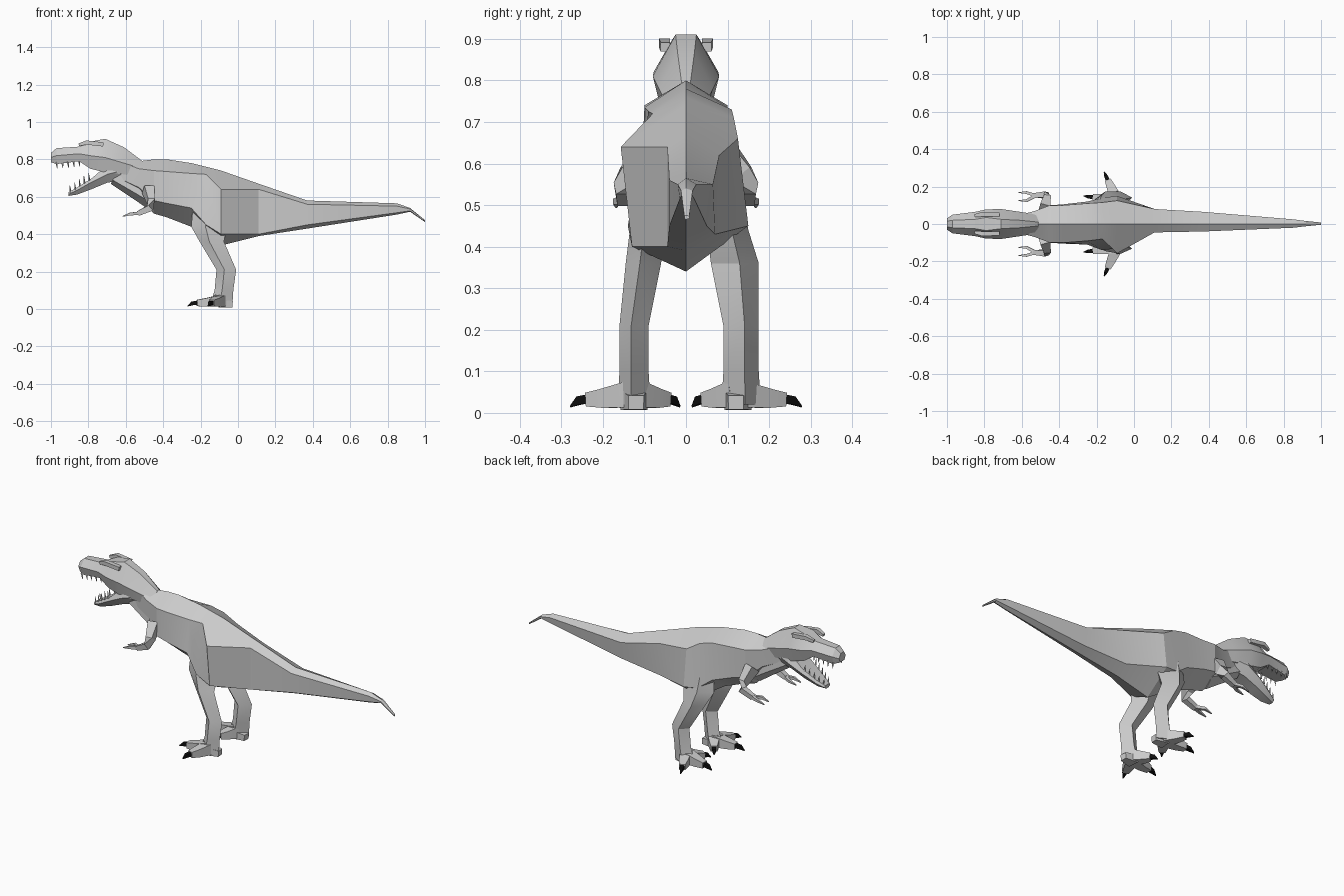
import bpy, bmesh
from math import cos, sin, tau
from mathutils import Vector

cube = bpy.data.objects.get("Cube")
if cube:
    bpy.data.objects.remove(cube, do_unlink=True)


def make_material(name, colour):
    material = bpy.data.materials.new(name)
    material.use_nodes = True
    material.diffuse_color = colour
    material.node_tree.nodes["Principled BSDF"].inputs["Base Color"].default_value = colour
    return material


HIDE = make_material("grey hide", (.6, .6, .6, 1))
BLACK = make_material("black claw", (.005, .005, .005, 1))


def loft(name, rings, material=HIDE):
    """Skin a list of equal-length vertex rings and cap both ends."""
    bm = bmesh.new()
    loops = [[bm.verts.new(point) for point in ring] for ring in rings]
    for first, second in zip(loops, loops[1:]):
        for i in range(len(first)):
            j = (i + 1) % len(first)
            bm.faces.new((first[i], first[j], second[j], second[i]))
    bm.faces.new(loops[0])
    bm.faces.new(loops[-1])
    bmesh.ops.recalc_face_normals(bm, faces=bm.faces)
    mesh = bpy.data.meshes.new(name)
    bm.to_mesh(mesh)
    bm.free()
    mesh.materials.append(material)
    part = bpy.data.objects.new(name, mesh)
    bpy.context.collection.objects.link(part)
    return part


def tube(name, path, sides=4, material=HIDE, flip=1):
    """Loft along path stations of (x, y, z, half width, half height)."""
    centres = [Vector((x, y * flip, z)) for x, y, z, w, h in path]
    rings = []
    for i, (*_, wide, high) in enumerate(path):
        along = centres[min(i + 1, len(path) - 1)] - centres[max(i - 1, 0)]
        across = along.cross(Vector((0, 0, 1))).normalized()
        upward = across.cross(along).normalized()
        angles = [tau * (k + .5) / sides for k in range(sides)]
        rings.append([centres[i] + across * wide * cos(a) * 1.3
                      + upward * high * sin(a) * 1.3 for a in angles])
    return loft(name, rings, material)


# Body and tail: x, ridge z, then (y, z) of right shoulder, right flank,
# belly z, left flank, left shoulder
body = [
    (-.64, .83, (-.04, .79), (-.04, .70), .67, (.04, .70), (.04, .79)),
    (-.53, .79, (-.07, .75), (-.06, .65), .60, (.06, .65), (.07, .75)),
    (-.45, .80, (-.10, .74), (-.10, .58), .51, (.10, .58), (.10, .74)),
    (-.38, .80, (-.10, .735), (-.105, .565), .49, (.105, .565), (.10, .735)),
    (-.25, .78, (-.09, .725), (-.11, .54), .44, (.12, .52), (.11, .73)),
    (-.17, .76, (-.08, .72), (-.14, .45), .39, (.14, .46), (.115, .71)),
    (-.09, .74, (-.157, .64), (-.13, .40), .34, (.15, .45), (.125, .66)),
    (.11, .67, (-.045, .64), (-.045, .40), .39, (.07, .43), (.08, .62)),
    (.37, .58, (-.04, .56), (-.04, .45), .43, (.05, .45), (.065, .55)),
    (.85, .565, (-.02, .55), (-.015, .515), .505, (.02, .515), (.025, .55)),
    (.92, .54, (-.012, .535), (-.01, .525), .52, (.014, .525), (.016, .535)),
    (1, .475, (-.004, .474), (-.004, .468), .465, (.008, .468), (.008, .474)),
]
loft("body_and_tail", [
    [(x, 0, ridge)] + [(x, y, z) for y, z in right] + [(x, 0, belly)]
    + [(x, y, z) for y, z in left]
    for x, ridge, *right, belly, (ly, lz), (sy, sz) in body
    for left in [((ly, lz), (sy, sz))]])


def skull_ring(x, top, cheek, bottom, wide, crown, jaw):
    """Six-sided symmetric head section with a flat top and palate."""
    half = [(crown, top), (wide, cheek), (jaw, bottom)]
    return ([(x, y, z) for y, z in half]
            + [(x, -y, z) for y, z in reversed(half)])


# Skull with open upper jaw
loft("skull", [skull_ring(*row) for row in (
    (-1, .835, .81, .785, .03, .015, .02),
    (-.97, .86, .82, .775, .05, .02, .04),
    (-.85, .868, .83, .79, .065, .025, .05),
    (-.79, .895, .82, .75, .078, .035, .055),
    (-.71, .91, .81, .73, .08, .025, .06),
    (-.61, .865, .78, .72, .065, .02, .05),
    (-.51, .79, .75, .70, .05, .01, .04))])

# Lower jaw dropping forward from the cheek
loft("lower_jaw", [skull_ring(*row) for row in (
    (-.905, .625, .615, .605, .025, .02, .012),
    (-.86, .65, .635, .612, .042, .035, .025),
    (-.78, .70, .68, .642, .062, .05, .035),
    (-.70, .77, .72, .675, .07, .05, .035),
    (-.62, .78, .74, .69, .05, .04, .03))])

# Neck fold below the cheek
tube("throat", [(-.66, 0, .71, .035, .035), (-.52, 0, .64, .05, .05),
                (-.44, 0, .60, .06, .06)], sides=6)

for flip, side in ((-1, "right"), (1, "left")):
    # Brow ridges and teeth
    tube(side + "_brow", [(-.85, .045, .878, .008, .008), (-.81, .052, .89, .014, .012),
                          (-.72, .05, .88, .012, .012)], flip=flip)
    for k in range(5):
        x, lift = -.97 + k * .03, k * .003
        tube(side + "_upper_tooth", [(x, .042, .785 + lift, .005, .005),
                                     (x + .004, .04, .75 + lift, .001, .001)],
             sides=3, flip=flip)
        x, lift = -.895 + k * .025, k * .017
        tube(side + "_lower_tooth", [(x, .022 + k * .007, .62 + lift, .005, .005),
                                     (x - .004, .022 + k * .007, .66 + lift, .001, .001)],
             sides=3, flip=flip)

    # Leg: z, front x, back x, inner y, outer y; the left thigh is fuller
    bulge = .03 if side == "left" else 0
    leg = [
        (.56, -.24, -.10, .05, .115 + bulge / 3),
        (.44, -.25, -.06, .05, .135 + bulge / 2),
        (.36, -.205, -.075, .06, .145 + bulge),
        (.21, -.115, -.01, .09, .16 + bulge / 2),
        (.10, -.125, -.025, .09, .16 + bulge / 2),
        (.02, -.15, -.03, .085, .165 + bulge / 2),
    ]
    loft(side + "_leg", [
        [(front, (inner + outer) / 2 * flip, z), (front * .6 + back * .4, outer * flip, z),
         (back, (inner * .4 + outer * .6) * flip, z), (front * .5 + back * .5, inner * flip, z)]
        for z, front, back, inner, outer in leg])

    # Toes fan out from the ankle, each tipped with a hooked claw
    ankle = Vector((-.09, .125, .045))
    for label, tip in (("inner", Vector((-.17, .015, .015))),
                       ("middle", Vector((-.27, .15, .015))),
                       ("outer", Vector((-.16, .278, .015)))):
        knuckle, nail = ankle.lerp(tip, .45), ankle.lerp(tip, .72)
        tube(side + "_" + label + "_toe", [
            (*ankle, .035, .035), (knuckle.x, knuckle.y, .035, .026, .025),
            (nail.x, nail.y, .032, .018, .018)], flip=flip)
        bend = ankle.lerp(tip, .86)
        tube(side + "_" + label + "_claw", [
            (nail.x, nail.y, .033, .012, .012), (bend.x, bend.y, .03, .01, .011),
            (*tip, .002, .002)], material=BLACK, flip=flip)
    tube(side + "_heel", [(-.10, .125, .03, .035, .025), (-.03, .12, .025, .02, .018)], flip=flip)

    # Small arm with two fingers
    tube(side + "_arm", [
        (-.48, .08, .64, .03, .035), (-.465, .135, .575, .02, .028),
        (-.47, .155, .54, .018, .02), (-.535, .152, .51, .014, .014)], flip=flip)
    for label, y in (("outer", .168), ("inner", .125)):
        tube(side + "_" + label + "_finger", [
            (-.525, .152, .512, .010, .010), (-.575, y, .508, .008, .008),
            (-.618, y, .495, .002, .002)], flip=flip)

# Keep hard facets, softening only shallow angles
bpy.ops.object.select_all(action="DESELECT")
for part in bpy.context.collection.objects:
    if part.type == "MESH":
        part.select_set(True)
        bpy.context.view_layer.objects.active = part
bpy.ops.object.shade_smooth_by_angle(angle=.35)
